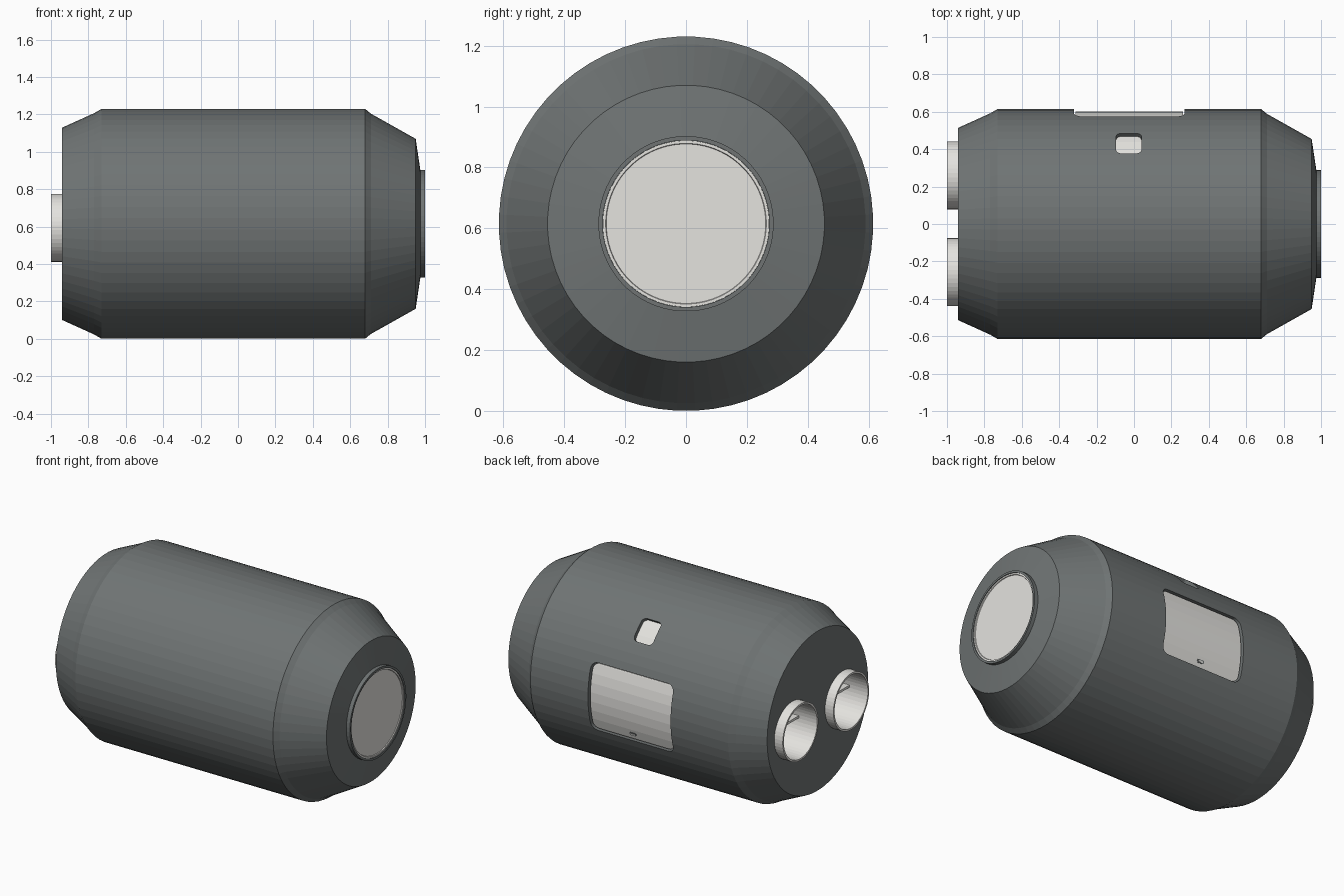
import bpy, bmesh, math
from mathutils import Matrix, Vector

if "Cube" in bpy.data.objects:
    bpy.data.objects.remove(bpy.data.objects["Cube"])

R = 0.615   # drum radius, also the height of its axis
SEG = 64


def material(name, rgb):
    m = bpy.data.materials.new(name)
    m.use_nodes = True
    m.diffuse_color = (*rgb, 1)
    m.node_tree.nodes["Principled BSDF"].inputs["Base Color"].default_value = (*rgb, 1)
    return m


GREY = material("dark grey", (0.16, 0.175, 0.175))
LIGHT = material("pale grey", (0.78, 0.77, 0.74))


def finish(name, bm, mat):
    bmesh.ops.recalc_face_normals(bm, faces=bm.faces)
    mesh = bpy.data.meshes.new(name)
    bm.to_mesh(mesh)
    bm.free()
    mesh.materials.append(mat)
    obj = bpy.data.objects.new(name, mesh)
    bpy.context.collection.objects.link(obj)
    return obj


def lathe(name, profile, mat, y=0, z=R, closed=False, seg=SEG):
    """Turn (x, radius) points about an axis along x; closed makes a ring."""
    bm = bmesh.new()
    rings = []
    for x, r in profile:
        turn = [math.tau * (i + 0.5) / seg for i in range(seg)]
        rings.append([bm.verts.new((x, y + r * math.cos(a), z + r * math.sin(a))) for a in turn])
    pairs = list(zip(rings, rings[1:]))
    if closed:
        pairs.append((rings[-1], rings[0]))
    else:
        bm.faces.new(rings[0])
        bm.faces.new(rings[-1])
    for a, b in pairs:
        for i in range(seg):
            j = (i + 1) % seg
            bm.faces.new((a[i], a[j], b[j], b[i]))
    return finish(name, bm, mat)


def rounded_prism(name, x, angle, width, height, corner, inner, outer, mat):
    """Rounded rectangle extruded outward from the drum axis at an angle above +y."""
    bm = bmesh.new()
    outline = []
    for k, (sx, sz) in enumerate(((1, 1), (-1, 1), (-1, -1), (1, -1))):
        for i in range(6):
            a = math.pi / 2 * (k + i / 5)
            outline.append((sx * (width / 2 - corner) + corner * math.cos(a),
                            sz * (height / 2 - corner) + corner * math.sin(a)))
    face = bm.faces.new([bm.verts.new((u, inner, v)) for u, v in outline])
    out = bmesh.ops.extrude_face_region(bm, geom=[face])
    moved = [g for g in out["geom"] if isinstance(g, bmesh.types.BMVert)]
    bmesh.ops.translate(bm, verts=moved, vec=Vector((0, outer - inner, 0)))
    bm.transform(Matrix.Translation((x, 0, R)) @ Matrix.Rotation(angle, 4, 'X'))
    return finish(name, bm, mat)


def boolean(obj, tool, operation):
    mod = obj.modifiers.new("cut", 'BOOLEAN')
    mod.operation = operation
    mod.solver = 'EXACT'
    mod.object = tool
    bpy.context.view_layer.objects.active = obj
    bpy.ops.object.modifier_apply(modifier=mod.name)
    bpy.data.objects.remove(tool)


def curved_panel(name, x, angle, width, height, corner, inner, radius, mat):
    """Plate whose outer face follows a cylinder around the drum axis."""
    panel = rounded_prism(name, x, angle, width, height, corner, inner, 0.8, mat)
    boolean(panel, lathe("limit", [(-0.6, radius), (0.6, radius)], mat), 'INTERSECT')
    return panel


def box(name, center, size, mat):
    bm = bmesh.new()
    bmesh.ops.create_cube(bm, size=1)
    bm.transform(Matrix.Translation(center) @ Matrix.Diagonal((*size, 1)))
    return finish(name, bm, mat)


# Drum with tapered ends and a raised rim round the end plate
drum = lathe("drum", [(-0.94, 0.515), (-0.77, 0.592), (-0.73, R), (0.68, R), (0.71, 0.59),
                      (0.95, 0.455), (0.975, 0.288), (1.0, 0.288), (1.0, 0.274),
                      (0.98, 0.274)], GREY)

# Pale end plate with a narrow lip
lathe("end_plate", [(0.975, 0.2735), (0.995, 0.2735), (0.995, 0.264), (0.99, 0.262)], LIGHT)

# Large side hatch and small upper window, each set into a rounded opening
HATCH_X, WINDOW_X, WINDOW_ANGLE = -0.025, -0.028, math.radians(45)
boolean(drum, rounded_prism("cutter", HATCH_X, 0, 0.59, 0.436, 0.045, 0.53, 0.8, GREY), 'DIFFERENCE')
boolean(drum, rounded_prism("cutter", WINDOW_X, WINDOW_ANGLE, 0.136, 0.152, 0.028, 0.57, 0.8, GREY),
        'DIFFERENCE')
curved_panel("side_hatch", HATCH_X, 0, 0.574, 0.42, 0.04, 0.525, 0.602, LIGHT)
curved_panel("upper_window", WINDOW_X, WINDOW_ANGLE, 0.134, 0.15, 0.027, 0.565, 0.592, LIGHT)

# Small catch near the bottom of the hatch
CATCH_ANGLE = math.radians(-17)
curved_panel("catch_frame", HATCH_X, CATCH_ANGLE, 0.048, 0.022, 0.009, 0.58, 0.605, GREY)
curved_panel("catch", HATCH_X, CATCH_ANGLE, 0.034, 0.011, 0.005, 0.58, 0.607, LIGHT)

# Two open ports with crossed vanes at the other end
PORT_Z = 0.593
for side, y in (("left", 0.26), ("right", -0.257)):
    boolean(drum, lathe("cutter", [(-1.1, 0.175), (-0.75, 0.175)], GREY, y, PORT_Z, seg=48), 'DIFFERENCE')
    lathe(side + "_port", [(-1.0, 0.182), (-1.0, 0.17), (-0.76, 0.17), (-0.76, 0.174),
                           (-0.94, 0.174), (-0.94, 0.182)], LIGHT, y, PORT_Z, closed=True, seg=48)
    lathe(side + "_port_floor", [(-0.77, 0.17), (-0.755, 0.17)], LIGHT, y, PORT_Z, seg=48)
    box(side + "_upright_vane", (-0.82, y, PORT_Z), (0.1, 0.015, 0.335), LIGHT)
    box(side + "_level_vane", (-0.82, y, PORT_Z), (0.1, 0.335, 0.015), LIGHT)
